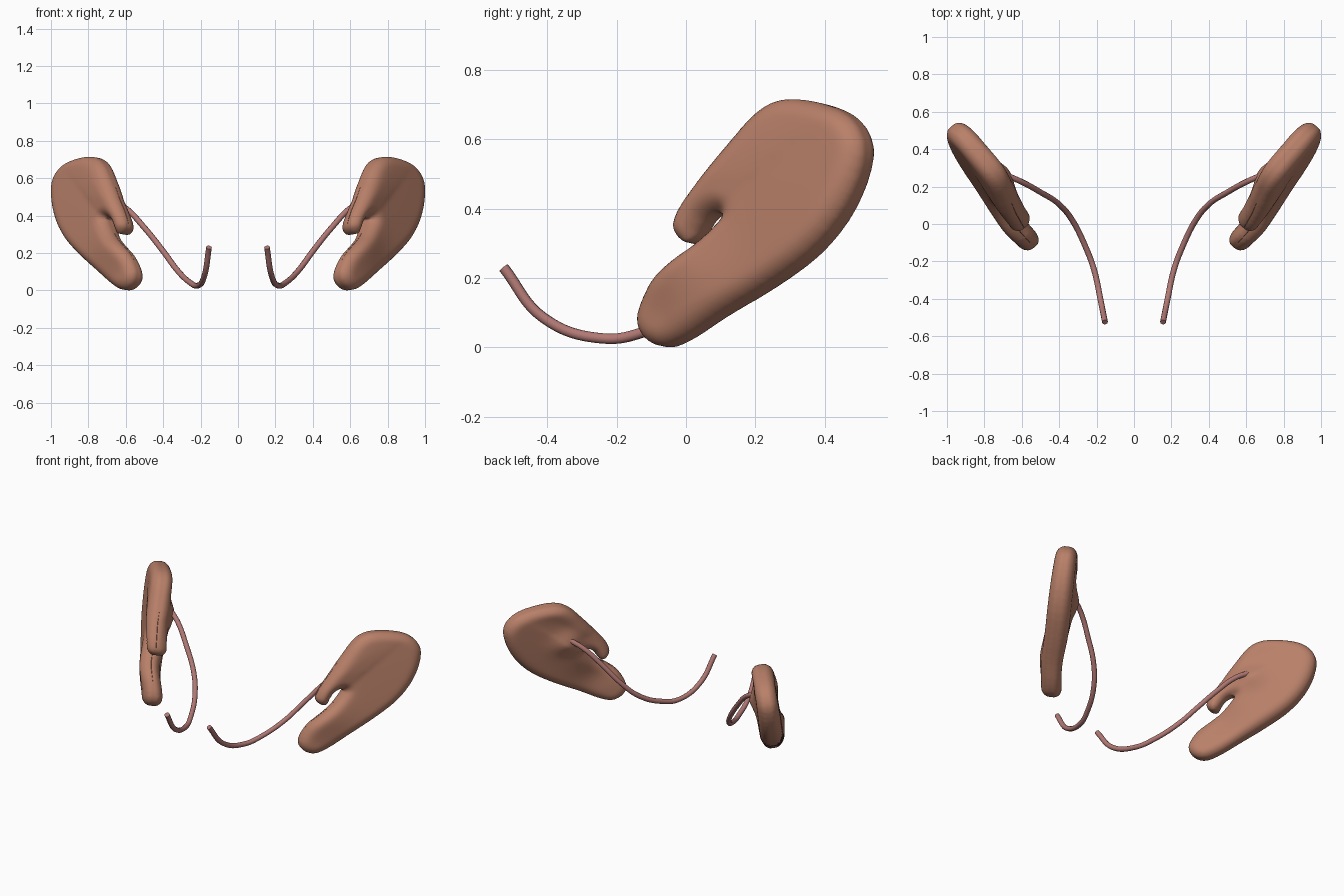
import bpy, bmesh, math
from mathutils import Vector

if "Cube" in bpy.data.objects:
    bpy.data.objects.remove(bpy.data.objects["Cube"])


def material(name, color):
    m = bpy.data.materials.new(name)
    m.diffuse_color = (*color, 1)
    m.use_nodes = True
    m.node_tree.nodes["Principled BSDF"].inputs["Base Color"].default_value = m.diffuse_color
    return m


gland_mat = material("gland brown", (0.48, 0.215, 0.14))
duct_mat = material("duct pink", (0.44, 0.19, 0.175))

# Gland outline in (y, z), with the notch between the two lobes
points = [(-0.06, -0.005), (-0.11, 0.025), (-0.122, 0.085), (-0.075, 0.175), (-0.01, 0.235),
          (0.06, 0.29), (0.125, 0.365), (0.12, 0.385), (0.075, 0.36), (0.028, 0.288), (-0.012, 0.325),
          (0.005, 0.385), (0.077, 0.487), (0.153, 0.587), (0.223, 0.67), (0.295, 0.706),
          (0.40, 0.695), (0.485, 0.655), (0.525, 0.575), (0.505, 0.47), (0.45, 0.36),
          (0.365, 0.26), (0.245, 0.17), (0.11, 0.085), (0.01, 0.02)]
normal = Vector((1, -0.81, 0.18)).normalized()


def smooth_loop(pts, n=3):
    """Closed Catmull-Rom curve through the points."""
    out = []
    for i in range(len(pts)):
        a, b, c, d = (Vector(pts[(i + k) % len(pts)]) for k in (-1, 0, 1, 2))
        for j in range(n):
            t = j / n
            out.append(b + 0.5 * t * ((c - a) + t * (2 * a - 5 * b + 4 * c - d
                                                     + t * (3 * b - 3 * c + d - a))))
    return out


outline = smooth_loop(points)


def edge_distance(p):
    best = 1.0
    for i, a in enumerate(outline):
        ab = outline[i - 1] - a
        t = max(0.0, min(1.0, (p - a).dot(ab) / ab.length_squared))
        best = min(best, (p - a - ab * t).length_squared)
    return math.sqrt(best)


def place(w, y, z):
    """Round the rim, lean the flat slab and splay the lobes at the notch."""
    rim = 1 - min(edge_distance(Vector((y, z))) / 0.052, 1)
    w *= 0.3 + 0.7 * math.sqrt(1 - rim * rim)
    r2 = (y - 0.2) ** 2 + (z - 0.38) ** 2
    w *= max(0.93, 1.08 - 1.0 * r2)
    medial = w < 0
    side = (z - 0.38) - (y - 0.12) * 0.85
    if side < 0:   # lower lobe swings outward along the notch
        near = math.exp(-((y - 0.0) ** 2 + (z - 0.23) ** 2) / 0.018)
        w += (0.045 if medial else 0.03) * near * math.tanh(-side / 0.03 + 0.2)
    else:          # front rim of the upper lobe sits toward the outer face
        front = max(0.0, min(1.0, (side + 0.02) / 0.12))
        w += (0.028 if medial else 0.016) * front * max(0.0, min(1.0, (0.68 - z) / 0.2))
    if medial:     # low mound where the duct leaves
        w -= 0.03 * math.exp(-((y - 0.22) ** 2 + (z - 0.47) ** 2) / 0.005)
    return Vector((0.643 + 0.82 * y - 0.18 * z, y, z)) + normal * w


# Rounded slab: extruded outline, remeshed and relaxed
bm = bmesh.new()
face = bm.faces.new([bm.verts.new((-0.067, p.x, p.y)) for p in outline])
ext = bmesh.ops.extrude_face_region(bm, geom=[face], use_keep_orig=True)
for v in ext["geom"]:
    if isinstance(v, bmesh.types.BMVert):
        v.co.x = 0.067
bmesh.ops.recalc_face_normals(bm, faces=bm.faces)
mesh = bpy.data.meshes.new("gland")
bm.to_mesh(mesh)
bm.free()
slab = bpy.data.objects.new("right_gland", mesh)
bpy.context.collection.objects.link(slab)
rm = slab.modifiers.new("remesh", 'REMESH')
rm.mode = 'VOXEL'
rm.voxel_size = 0.009
sm = slab.modifiers.new("smooth", 'SMOOTH')
sm.factor = 0.5
sm.iterations = 8
gland = bpy.data.meshes.new_from_object(slab.evaluated_get(bpy.context.evaluated_depsgraph_get()))
slab.modifiers.clear()
for v in gland.vertices:
    v.co = place(*v.co)
low = min(v.co.z for v in gland.vertices)
for v in gland.vertices:
    v.co.z -= low
gland.materials.clear()
gland.materials.append(gland_mat)
gland.shade_smooth()
slab.data = gland

# Left gland mirrors the right one
left = gland.copy()
for v in left.vertices:
    v.co.x *= -1
left.flip_normals()
left_ob = bpy.data.objects.new("left_gland", left)
bpy.context.collection.objects.link(left_ob)

# Relax both glands after shaping
for ob in (slab, left_ob):
    sm = ob.modifiers.new("relax", 'SMOOTH')
    sm.factor = 0.5
    sm.iterations = 8

# Ducts: curved tubes from the inner face of each gland to the front
path = [(0.155, -0.525, 0.23), (0.178, -0.41, 0.085), (0.215, -0.24, 0.026),
        (0.26, -0.12, 0.045), (0.33, 0.02, 0.115), (0.40, 0.105, 0.21),
        (0.50, 0.17, 0.335), (0.60, 0.225, 0.44), (0.685, 0.262, 0.49)]
for name, s in (("right_duct", 1), ("left_duct", -1)):
    cu = bpy.data.curves.new(name, 'CURVE')
    cu.dimensions = '3D'
    cu.bevel_depth = 0.0155
    cu.bevel_resolution = 3
    cu.use_fill_caps = True
    cu.resolution_u = 8
    sp = cu.splines.new('BEZIER')
    sp.bezier_points.add(len(path) - 1)
    for p, (x, y, z) in zip(sp.bezier_points, path):
        p.co = (s * x, y, z)
        p.handle_left_type = p.handle_right_type = 'AUTO'
    cu.materials.append(duct_mat)
    ob = bpy.data.objects.new(name, cu)
    bpy.context.collection.objects.link(ob)
    # turn the tube into a mesh
    tube = bpy.data.meshes.new_from_object(ob.evaluated_get(bpy.context.evaluated_depsgraph_get()))
    bpy.data.objects.remove(ob)
    tube.shade_smooth()
    ob = bpy.data.objects.new(name, tube)
    bpy.context.collection.objects.link(ob)
    bpy.context.view_layer.objects.active = ob
    bpy.ops.object.select_all(action='DESELECT')
    ob.select_set(True)
    bpy.ops.object.shade_smooth_by_angle(angle=math.radians(50))
